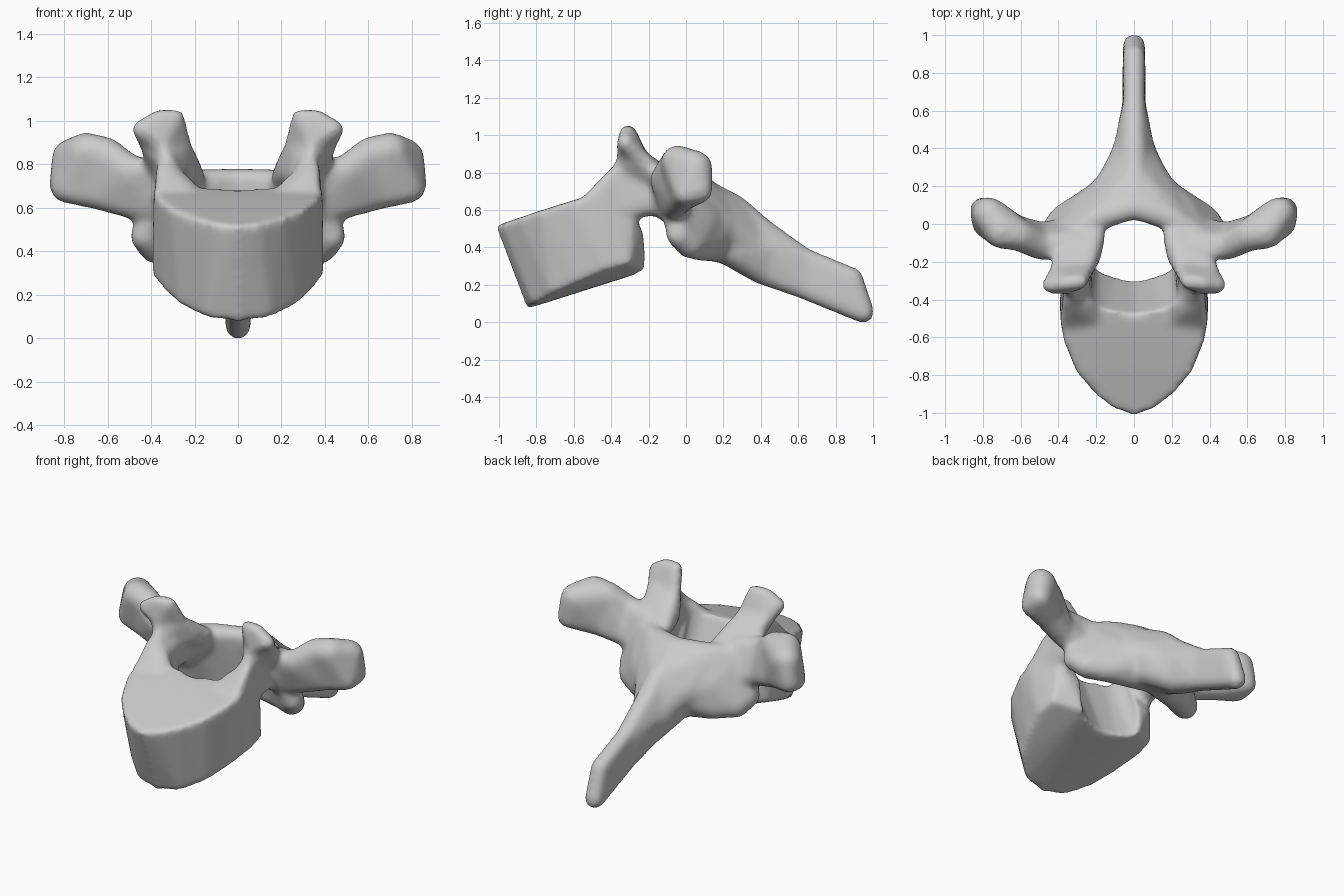
import bpy, bmesh
from mathutils import Vector

if "Cube" in bpy.data.objects:
    bpy.data.objects.remove(bpy.data.objects["Cube"])


def hull(bm, balls, mirror=True):
    """Add the convex hull of balls (x, y, z, radius), optionally on both sides."""
    for s in ((1, -1) if mirror else (1,)):
        tmp = bmesh.new()
        for x, y, z, r in balls:
            c = Vector((x * s, y, z))
            if r == 0:
                tmp.verts.new(c)
            else:
                new = bmesh.ops.create_icosphere(tmp, subdivisions=2, radius=r)["verts"]
                bmesh.ops.translate(tmp, verts=new, vec=c)
        pts = [v.co.copy() for v in tmp.verts]
        tmp.free()
        verts = [bm.verts.new(p) for p in pts]
        res = bmesh.ops.convex_hull(bm, input=verts)
        junk = {g for g in res["geom_interior"] + res["geom_unused"]
                if isinstance(g, bmesh.types.BMVert)}
        bmesh.ops.delete(bm, geom=list(junk), context="VERTS")


def chain(bm, sections, mirror=True):
    for a, b in zip(sections, sections[1:]):
        hull(bm, a + b, mirror)


def make(name, bm):
    bmesh.ops.recalc_face_normals(bm, faces=bm.faces)
    me = bpy.data.meshes.new(name)
    bm.to_mesh(me)
    bm.free()
    ob = bpy.data.objects.new(name, me)
    bpy.context.collection.objects.link(ob)
    return ob


def both(pts):
    return [(x * s, y, z, 0) for x, y, z in pts for s in (1, -1) if x or s == 1]


bm = bmesh.new()

# vertebral body: sloping top and bottom outlines
top = [(0, -1.018), (.1, -.985), (.21, -.9), (.31, -.78), (.37, -.63), (.39, -.52)]
low = [(0, -.85), (.15, -.82), (.27, -.72), (.34, -.58), (.395, -.42), (.385, -.3), (.2, -.21)]
body = [(x, y, .52 + .26 * (y + 1) + .2 * x * x) for x, y in top]
body += [(x, y, .078 + .28 * (y + .83) + .6 * x * x) for x, y in low]
body += [(0, -.5, .68), (.38, -.44, .695), (.34, -.34, .7), (.3, -.23, .48), (.36, -.28, .58)]
hull(bm, both(body), False)

# raised side ridges at the back of the top face
chain(bm, [
    [(.36, -.55, .635, .025), (.2, -.52, .645, .03)],
    [(.345, -.4, .78, .035), (.24, -.42, .71, .04), (.33, -.36, .6, .05)],
])

# pedicles joining the body to the arch
chain(bm, [
    [(.3, -.4, .72, .06), (.32, -.36, .6, .06), (.33, -.36, .82, .04)],
    [(.28, -.17, .76, .07), (.31, -.15, .65, .08)],
    [(.24, -.02, .69, .08), (.35, -.02, .56, .08)],
])

# upper joint processes, plates leaning forward
chain(bm, [
    [(.2, -.06, .74, .05), (.21, -.15, .76, .05), (.36, -.14, .77, .06), (.32, -.34, .8, .04)],
    [(.25, -.24, .88, .04), (.41, -.26, .89, .045), (.35, -.33, .9, .04)],
    [(.285, -.305, 1.015, .042), (.36, -.315, 1.015, .042), (.445, -.325, .96, .045)],
])

# transverse processes with swollen ends
chain(bm, [
    [(.32, -.1, .74, .08), (.36, -.06, .6, .09)],
    [(.49, -.12, .765, .075), (.5, -.06, .625, .075)],
    [(.61, -.06, .845, .085), (.65, -.02, .67, .08)],
    [(.7, -.045, .86, .09), (.77, .055, .83, .09), (.8, .075, .705, .07), (.79, .0, .69, .07)],
])

# laminae and lower joint processes
chain(bm, [
    [(.34, -.07, .7, .07), (.43, -.04, .47, .07), (.38, .02, .42, .08)],
    [(.2, .03, .71, .07), (.26, .09, .41, .085), (.24, .09, .55, .085)],
    [(0, .09, .715, .07), (0, .17, .42, .1), (.1, .17, .48, .11), (.1, .12, .69, .06)],
])

# web sweeping from the laminae into the spinous process
chain(bm, [
    [(.24, .07, .52, .09), (.2, .07, .68, .06)],
    [(.1, .2, .5, .11), (.06, .18, .63, .08)],
    [(.03, .35, .4, .1), (.01, .35, .52, .065)],
])

# spinous process
chain(bm, [
    [(s * .1, .13, z, .08) for s in (1, -1) for z in (.64, .43)] + [(0, .12, .71, .05)],
    [(0, .27, .61, .07), (-.06, .27, .385, .1), (.06, .27, .385, .1)],
    [(0, .41, .495, .065), (0, .42, .285, .09), (0, .42, .4, .105)],
    [(0, .63, .345, .058), (0, .62, .19, .065)],
    [(0, .89, .235, .06), (0, .948, .054, .062)],
], False)
bone = make("vertebra", bm)

# canal cutter, tilted so the back wall of the body slopes
bm = bmesh.new()
up = [(0, .02), (.08, 0), (.13, -.06), (.195, -.25), (.23, -.4), (.15, -.475), (0, -.505)]
dn = [(0, .06), (.08, .04), (.13, -.03), (.2, -.15), (.2, -.22), (.1, -.28), (0, -.3)]
ends = []
for (xa, ya), (xb, yb) in zip(up, dn):
    for z in (1.15, .05):
        t = (z - .25) / .5
        ends.append((xb + (xa - xb) * t, yb + (ya - yb) * t, z))
hull(bm, both(ends), False)
cutter = make("canal_cutter", bm)
cutter.hide_render = True
cutter.hide_viewport = True

# fuse, bore the canal, and soften
for i in range(2):
    m = bone.modifiers.new("fuse", "REMESH")
    m.mode, m.voxel_size, m.use_smooth_shade = "VOXEL", .016, True
    if i == 0:
        m = bone.modifiers.new("canal", "BOOLEAN")
        m.operation, m.object, m.solver = "DIFFERENCE", cutter, "EXACT"
m = bone.modifiers.new("soften", "SMOOTH")
m.factor, m.iterations = .5, 10
